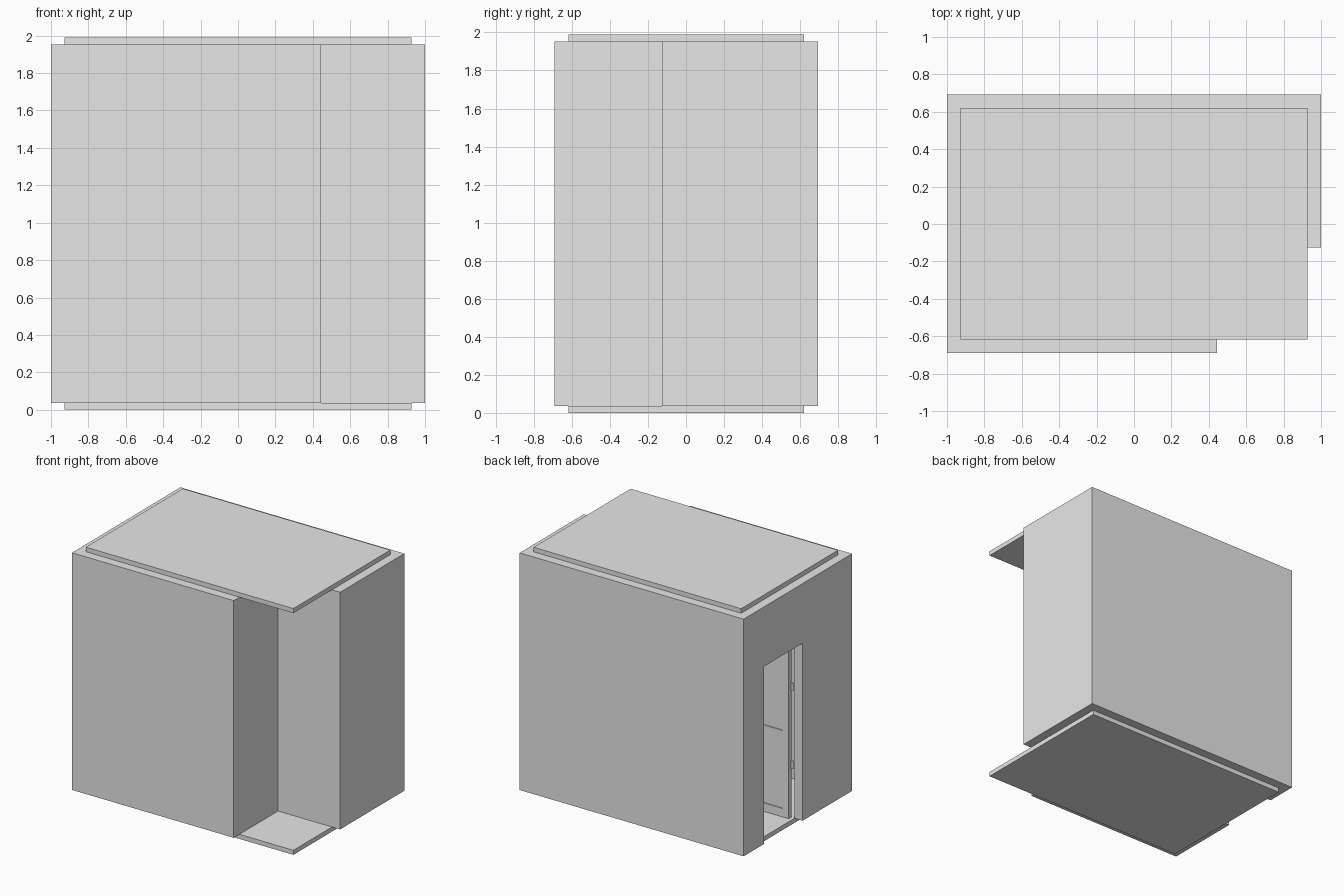
import bpy, bmesh
from mathutils import Vector

cube = bpy.data.objects.get("Cube")
if cube:
    bpy.data.objects.remove(cube, do_unlink=True)

GREY = (0.8, 0.8, 0.8, 1)
plaster = bpy.data.materials.new("light_grey")
plaster.use_nodes = True
plaster.diffuse_color = GREY
for node in plaster.node_tree.nodes:
    if node.type == 'BSDF_PRINCIPLED':
        node.inputs["Base Color"].default_value = GREY

T = 0.073                    # wall thickness
FLOOR, TOP = 0.037, 1.952    # wall bottom and top


def finish(bm, name):
    bmesh.ops.recalc_face_normals(bm, faces=bm.faces)
    mesh = bpy.data.meshes.new(name)
    bm.to_mesh(mesh)
    bm.free()
    mesh.materials.append(plaster)
    obj = bpy.data.objects.new(name, mesh)
    bpy.context.collection.objects.link(obj)
    return obj


def box(name, low, high):
    low, high = Vector(low), Vector(high)
    bm = bmesh.new()
    bmesh.ops.create_cube(bm, size=1)
    for v in bm.verts:
        v.co = (low + high) / 2 + v.co * (high - low)
    return finish(bm, name)


def cylinder(name, centre, radius, height):
    bpy.ops.mesh.primitive_cylinder_add(vertices=16, radius=radius, depth=height, location=centre)
    obj = bpy.context.object
    obj.name = name
    obj.data.materials.append(plaster)
    bpy.ops.object.shade_smooth_by_angle()
    return obj


def apply_cuts(obj, cutters):
    for cutter in cutters:
        cutter.hide_render = True
        mod = obj.modifiers.new("cut", 'BOOLEAN')
        mod.object = cutter
        mod.solver = 'EXACT'
        bpy.context.view_layer.objects.active = obj
        bpy.ops.object.modifier_apply(modifier=mod.name)
        bpy.data.objects.remove(cutter, do_unlink=True)


# Floor and ceiling slabs cover the notched corner too
box("floor", (-0.927, -0.617, 0), (0.927, 0.62, FLOOR))
box("ceiling", (-0.927, -0.617, TOP), (0.927, 0.62, 1.989))

# Walls: an L-shaped ring, extruded upwards
outer = [(-1, -0.69), (0.445, -0.69), (0.445, -0.125), (1, -0.125), (1, 0.693), (-1, 0.693)]
inward = [(1, 1), (-1, 1), (-1, 1), (-1, 1), (-1, -1), (1, -1)]
bm = bmesh.new()
out_ring = [bm.verts.new((x, y, FLOOR)) for x, y in outer]
in_ring = [bm.verts.new((x + T * dx, y + T * dy, FLOOR)) for (x, y), (dx, dy) in zip(outer, inward)]
for i in range(len(outer)):
    j = (i + 1) % len(outer)
    bm.faces.new((out_ring[i], out_ring[j], in_ring[j], in_ring[i]))
raised = bmesh.ops.extrude_face_region(bm, geom=bm.faces[:])["geom"]
bmesh.ops.translate(bm, vec=(0, 0, TOP - FLOOR),
                    verts=[g for g in raised if isinstance(g, bmesh.types.BMVert)])
walls = finish(bm, "walls")

# Doorway through the right-hand wall
apply_cuts(walls, [box("doorway_cutter", (-1.1, -0.06, -0.1), (-0.85, 0.436, 1.47))])

# Door standing open into the room, with recessed panels on both faces
x0, x1, y0, y1 = -0.903, -0.415, -0.058, -0.02
door = box("door", (x0, y0, FLOOR + 0.005), (x1, y1, 1.46))
cutters = []
for low, high in ((0.11, 0.64), (0.74, 1.4)):
    for face in (y0, y1):
        cutters.append(box("panel_cutter", (x0 + 0.055, face - 0.008, low),
                           (x1 - 0.055, face + 0.008, high)))
apply_cuts(door, cutters)

# Hinges and handles
for z in (0.47, 1.1):
    cylinder("hinge", (x0 - 0.012, -0.05, z), 0.01, 0.06)
for side, y in (("front", y0 - 0.015), ("back", y1 + 0.015)):
    knob = cylinder("door_knob_" + side, (x1 - 0.03, y, 0.69), 0.018, 0.03)
    knob.rotation_euler.x = 1.5708
